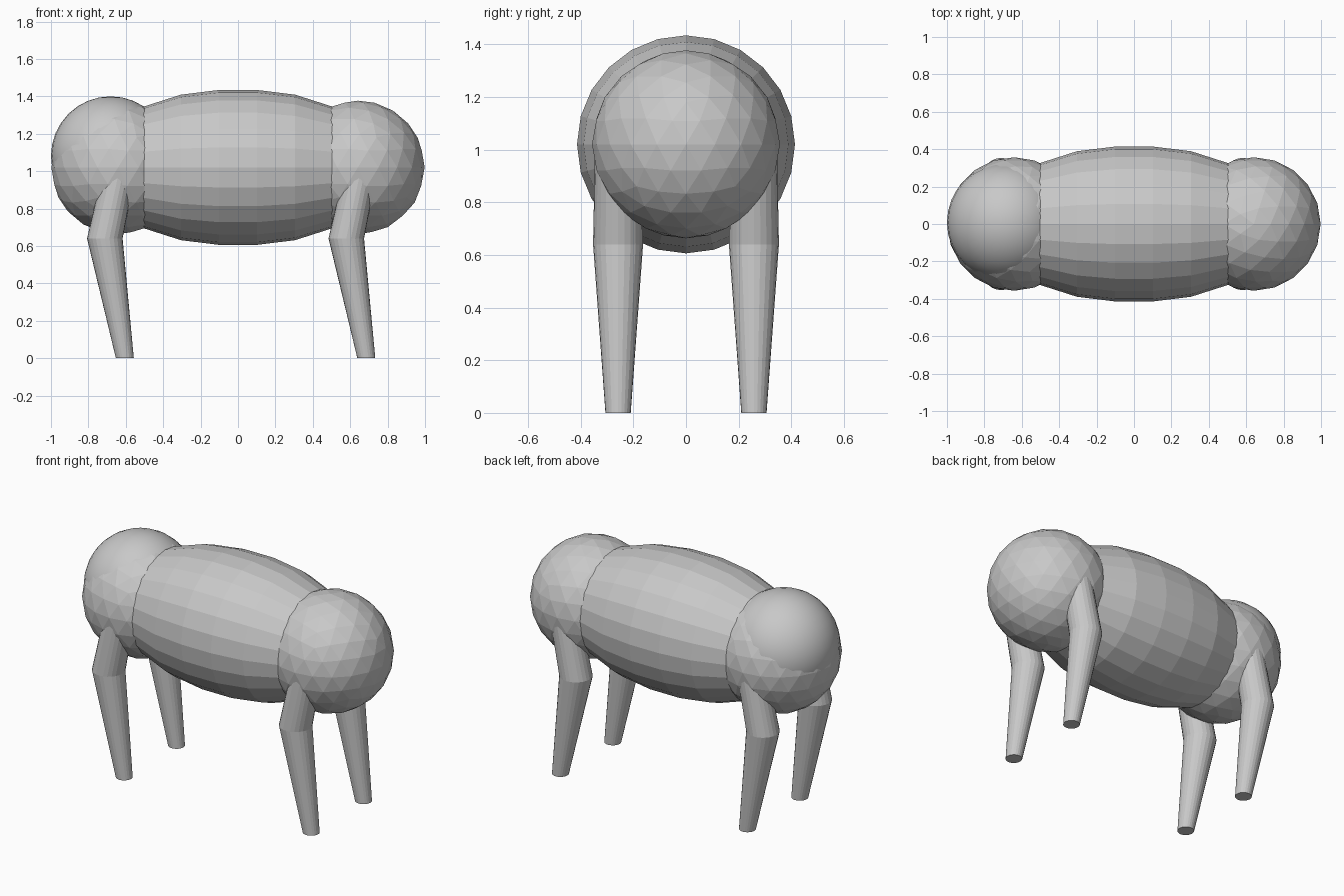
import bpy, bmesh, math
from mathutils import Matrix, Vector

cube = bpy.data.objects.get("Cube")
if cube:
    bpy.data.objects.remove(cube, do_unlink=True)

grey = bpy.data.materials.new("plain grey")
grey.use_nodes = True
COLOUR = (0.58, 0.58, 0.58, 1)
grey.diffuse_color = COLOUR
grey.node_tree.nodes["Principled BSDF"].inputs["Base Color"].default_value = COLOUR

AXIS_Z = 1.02   # height of the body's long axis


def finish(name, bm, smooth=False):
    bmesh.ops.recalc_face_normals(bm, faces=bm.faces)
    mesh = bpy.data.meshes.new(name)
    bm.to_mesh(mesh)
    bm.free()
    mesh.materials.append(grey)
    for poly in mesh.polygons:
        poly.use_smooth = smooth
    obj = bpy.data.objects.new(name, mesh)
    bpy.context.collection.objects.link(obj)
    return obj


def loft(name, rings, along, sides=24):
    """Skin circles given as (centre, radius); 'along' is the axis they face."""
    bm = bmesh.new()
    loops = []
    for centre, r in rings:
        loop = []
        for i in range(sides):
            a = math.tau * i / sides
            u, v = r * math.cos(a), r * math.sin(a)
            offset = Vector((0, u, v)) if along == "x" else Vector((u, v, 0))
            loop.append(bm.verts.new(Vector(centre) + offset))
        loops.append(loop)
    for low, high in zip(loops, loops[1:]):
        for i in range(sides):
            j = (i + 1) % sides
            bm.faces.new((low[i], low[j], high[j], high[i]))
    bm.faces.new(loops[0])
    bm.faces.new(loops[-1])
    return finish(name, bm)


# Barrel-shaped body
half = [(0.505, 0.325), (0.305, 0.389), (0.102, 0.414)]
profile = [(-x, r) for x, r in half] + [(x, r) for x, r in reversed(half)]
loft("body", [((x, 0, AXIS_Z), r) for x, r in profile], "x")

# Faceted balls at both ends
for name, side in (("right_end_ball", -1), ("left_end_ball", 1)):
    bm = bmesh.new()
    bmesh.ops.create_icosphere(bm, subdivisions=3, radius=0.357,
                               matrix=Matrix.Translation((side * 0.641, 0, AXIS_Z)))
    finish(name, bm)

# Smooth ball breaking through the top of the right end
bm = bmesh.new()
bmesh.ops.create_uvsphere(bm, u_segments=32, v_segments=16, radius=0.319,
                          matrix=Matrix.Translation((-0.681, 0.008, 1.081)))
finish("smooth_cap", bm, smooth=True)

# Bent legs: foot, knee, hip
for end, shift in (("left", 0), ("right", -1.291)):
    for place, y in (("front", -0.258), ("back", 0.258)):
        loft(f"{end}_{place}_leg", [
            ((0.686 + shift, y, 0), 0.048),
            ((0.579 + shift, y, 0.64), 0.095),
            ((0.655 + shift, y, 1.0), 0.088),
        ], "z")
